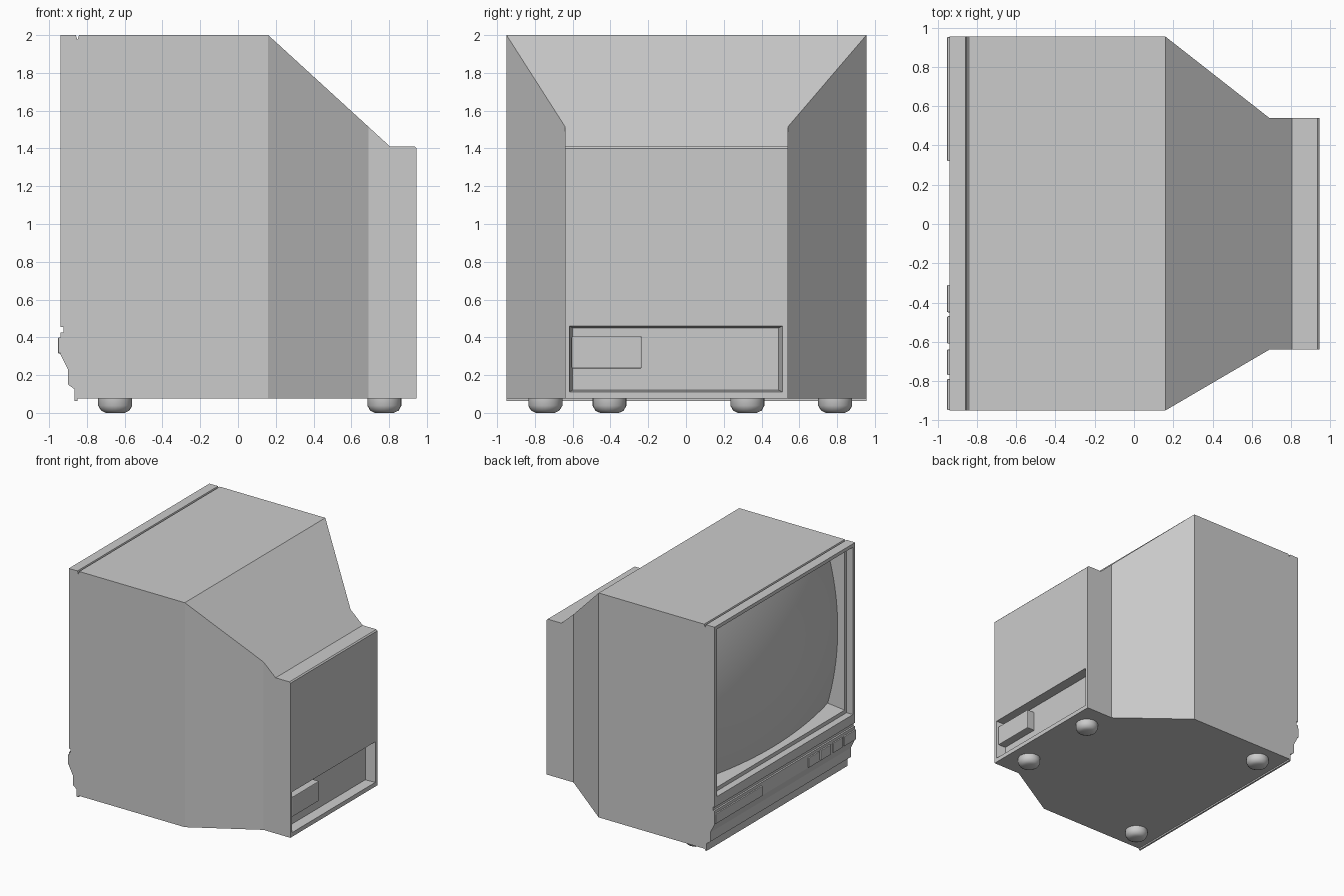
import bpy, bmesh, math

if "Cube" in bpy.data.objects:
    bpy.data.objects.remove(bpy.data.objects["Cube"])


def make(name, verts, faces):
    me = bpy.data.meshes.new(name)
    me.from_pydata(verts, [], faces)
    bm = bmesh.new()
    bm.from_mesh(me)
    bmesh.ops.recalc_face_normals(bm, faces=bm.faces)
    bm.to_mesh(me)
    bm.free()
    ob = bpy.data.objects.new(name, me)
    bpy.context.collection.objects.link(ob)
    return ob


def loft(name, a, b):
    n = len(a)
    faces = [tuple(range(n)), tuple(range(n, 2 * n))]
    faces += [(i, (i + 1) % n, n + (i + 1) % n, n + i) for i in range(n)]
    return make(name, a + b, faces)


def side_prism(name, pts, y0, y1):
    return loft(name, [(x, y0, z) for x, z in pts], [(x, y1, z) for x, z in pts])


def rect(x, y0, y1, z0, z1):
    return [(x, y0, z0), (x, y1, z0), (x, y1, z1), (x, y0, z1)]


def box(name, x0, x1, y0, y1, z0, z1, bevel=0):
    ob = loft(name, rect(x0, y0, y1, z0, z1), rect(x1, y0, y1, z0, z1))
    if bevel:
        m = ob.modifiers.new("bevel", 'BEVEL')
        m.width, m.segments = bevel, 2
    return ob


def boolean(ob, cutter, op='DIFFERENCE'):
    m = ob.modifiers.new("cut", 'BOOLEAN')
    m.object, m.operation, m.solver = cutter, op, 'EXACT'
    bpy.context.view_layer.objects.active = ob
    bpy.ops.object.modifier_apply(modifier=m.name)
    bpy.data.objects.remove(cutter)


# Cabinet: side profile intersected with plan outline
profile = [(-0.94, 2.0), (-0.94, 0.31), (-0.9, 0.23), (-0.9, 0.15), (-0.865, 0.125),
           (-0.865, 0.062), (-0.85, 0.062), (-0.85, 0.075), (0.945, 0.075),
           (0.945, 1.40), (0.935, 1.41), (0.805, 1.41), (0.16, 2.0)]
plan = [(-1.1, -0.95), (0.16, -0.95), (0.69, -0.64), (0.945, -0.64),
        (0.945, 0.54), (0.69, 0.54), (0.16, 0.955), (-1.1, 0.955)]
cabinet = side_prism("cabinet", profile, -1.2, 1.2)
boolean(cabinet, loft("plan", [(x, y, -0.5) for x, y in plan],
                      [(x, y, 2.5) for x, y in plan]), 'INTERSECT')

# Screen opening: shallow step, then a tapering funnel
boolean(cabinet, box("step", -1.0, -0.88, -0.92, 0.925, 0.535, 1.97))
boolean(cabinet, loft("funnel", rect(-0.89, -0.895, 0.9, 0.565, 1.945),
                      rect(-0.69, -0.85, 0.855, 0.615, 1.895)))

# Top seam groove and front strip groove
boolean(cabinet, side_prism("seam", [(-0.862, 2.01), (-0.85, 1.975), (-0.838, 2.01)], -1.2, 1.2))
boolean(cabinet, box("strip_groove", -1.0, -0.925, -1.2, 1.2, 0.425, 0.455))

# Rear recess with its connector block
boolean(cabinet, loft("recess", rect(1.0, -0.63, 0.525, 0.105, 0.465),
                      rect(0.865, -0.6, 0.49, 0.12, 0.45)))
box("rear_connector_block", 0.85, 0.935, -0.605, -0.235, 0.235, 0.405, 0.006)

# Bulging glass
N, half_y, half_z, cz = 24, 0.92, 0.72, 1.255
verts, faces = [], []
for j in range(N + 1):
    for i in range(N + 1):
        u, v = 2 * i / N - 1, 2 * j / N - 1
        verts.append((-0.92 + 0.105 * (u * u + v * v), u * half_y, cz + v * half_z))
for j in range(N):
    for i in range(N):
        k = j * (N + 1) + i
        faces.append((k, k + N + 1, k + N + 2, k + 1))
glass = make("screen_glass", verts, faces)
for p in glass.data.polygons:
    p.use_smooth = True

# Control door and buttons along the lower front
front = [("control_door", 0.32, 0.952), ("button_1", -0.45, -0.31), ("button_2", -0.61, -0.47),
         ("button_3", -0.77, -0.64), ("end_panel", -0.948, -0.79)]
for name, y0, y1 in front:
    box(name, -0.952, -0.93, y0, y1, 0.315, 0.4, 0.004)

# Round feet, turned from a half profile
foot_profile = [(0.05, 0.0), (0.075, 0.012), (0.09, 0.038), (0.09, 0.08)]
S = 24
for name, x, y in [("front_foot_right", -0.65, -0.745), ("front_foot_left", -0.65, 0.79),
                   ("rear_foot_right", 0.775, -0.405), ("rear_foot_left", 0.775, 0.325)]:
    v = [(x + r * math.cos(2 * math.pi * i / S), y + r * math.sin(2 * math.pi * i / S), z)
         for r, z in foot_profile for i in range(S)]
    f = [tuple(range(S)), tuple(range(3 * S, 4 * S))]
    f += [(k * S + i, k * S + (i + 1) % S, (k + 1) * S + (i + 1) % S, (k + 1) * S + i)
          for k in range(3) for i in range(S)]
    foot = make(name, v, f)
    bpy.ops.object.select_all(action='DESELECT')
    foot.select_set(True)
    bpy.context.view_layer.objects.active = foot
    bpy.ops.object.shade_smooth_by_angle(angle=math.radians(50))
